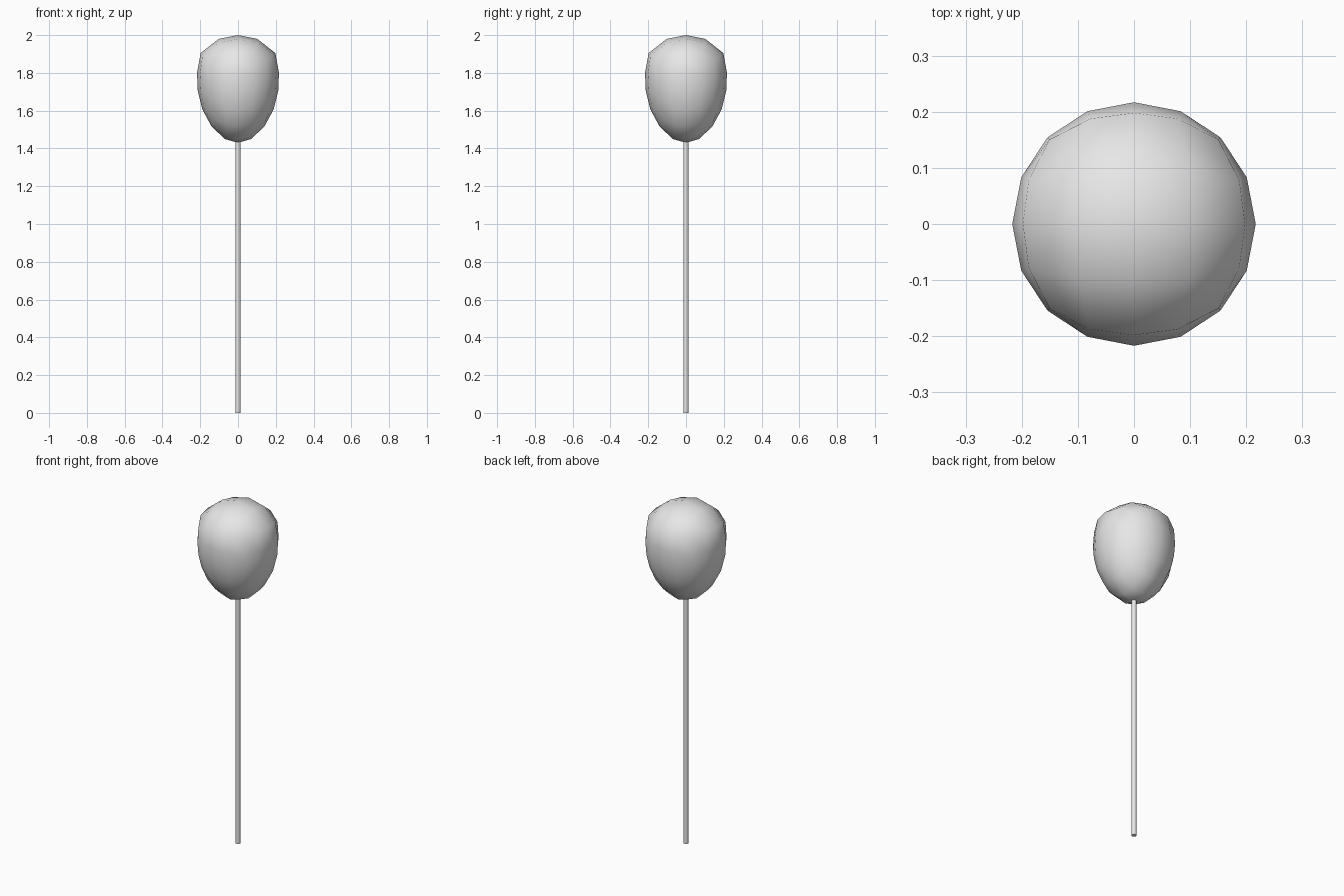
import bpy, bmesh, math
from mathutils import Vector

cube = bpy.data.objects.get("Cube")
if cube:
    bpy.data.objects.remove(cube, do_unlink=True)

grey = bpy.data.materials.new("light_grey")
grey.use_nodes = True
grey.diffuse_color = (0.8, 0.8, 0.8, 1)
grey.node_tree.nodes["Principled BSDF"].inputs["Base Color"].default_value = (0.8, 0.8, 0.8, 1)

# Head outline (radius, height), evenly spaced in angle from bottom to top
OUTLINE = [Vector(p) for p in (
    (0, 1.43), (0.07, 1.45), (0.14, 1.517), (0.188, 1.605), (0.213, 1.705),
    (0.217, 1.8), (0.198, 1.905), (0.102, 1.98), (0, 2.0))]


def outline_at(t):
    """Smooth point on the outline, mirrored across the axis at both poles."""
    last = len(OUTLINE) - 1
    i = max(0, min(int(t), last - 1))
    f = t - i
    b, c = OUTLINE[i], OUTLINE[i + 1]
    a = OUTLINE[i - 1] if i > 0 else Vector((-c.x, c.y))
    d = OUTLINE[i + 2] if i + 2 <= last else Vector((-b.x, b.y))
    return 0.5 * (2 * b + (c - a) * f + (2 * a - 5 * b + 4 * c - d) * f**2
                  + (3 * b - a - 3 * c + d) * f**3)


def add_object(name, bm):
    mesh = bpy.data.meshes.new(name)
    bmesh.ops.recalc_face_normals(bm, faces=bm.faces)
    bm.to_mesh(mesh)
    bm.free()
    mesh.materials.append(grey)
    obj = bpy.data.objects.new(name, mesh)
    bpy.context.scene.collection.objects.link(obj)
    return obj


# Head: a gridded cube rounded into the outline
bm = bmesh.new()
bmesh.ops.create_cube(bm, size=2)
bmesh.ops.subdivide_edges(bm, edges=bm.edges[:], cuts=3, use_grid_fill=True)
for v in bm.verts:
    way = Vector([math.tan(c * math.pi / 4) for c in v.co]).normalized()
    latitude = math.asin(max(-1, min(1, way.z)))
    radius, height = outline_at((latitude / math.pi + 0.5) * (len(OUTLINE) - 1))
    turn = math.atan2(way.y, way.x)
    v.co = (radius * math.cos(turn), radius * math.sin(turn), height)
for f in bm.faces:
    f.smooth = True
add_object("head", bm)

# Stem: a thin rod reaching just inside the head
bm = bmesh.new()
bmesh.ops.create_cone(bm, cap_ends=True, segments=8, radius1=0.0135, radius2=0.0135, depth=1.44)
bmesh.ops.translate(bm, verts=bm.verts, vec=(0, 0, 0.72))
for f in bm.faces:
    f.smooth = abs(f.normal.z) < 0.5
for e in bm.edges:
    e.smooth = all(f.smooth for f in e.link_faces)
add_object("stem", bm)
